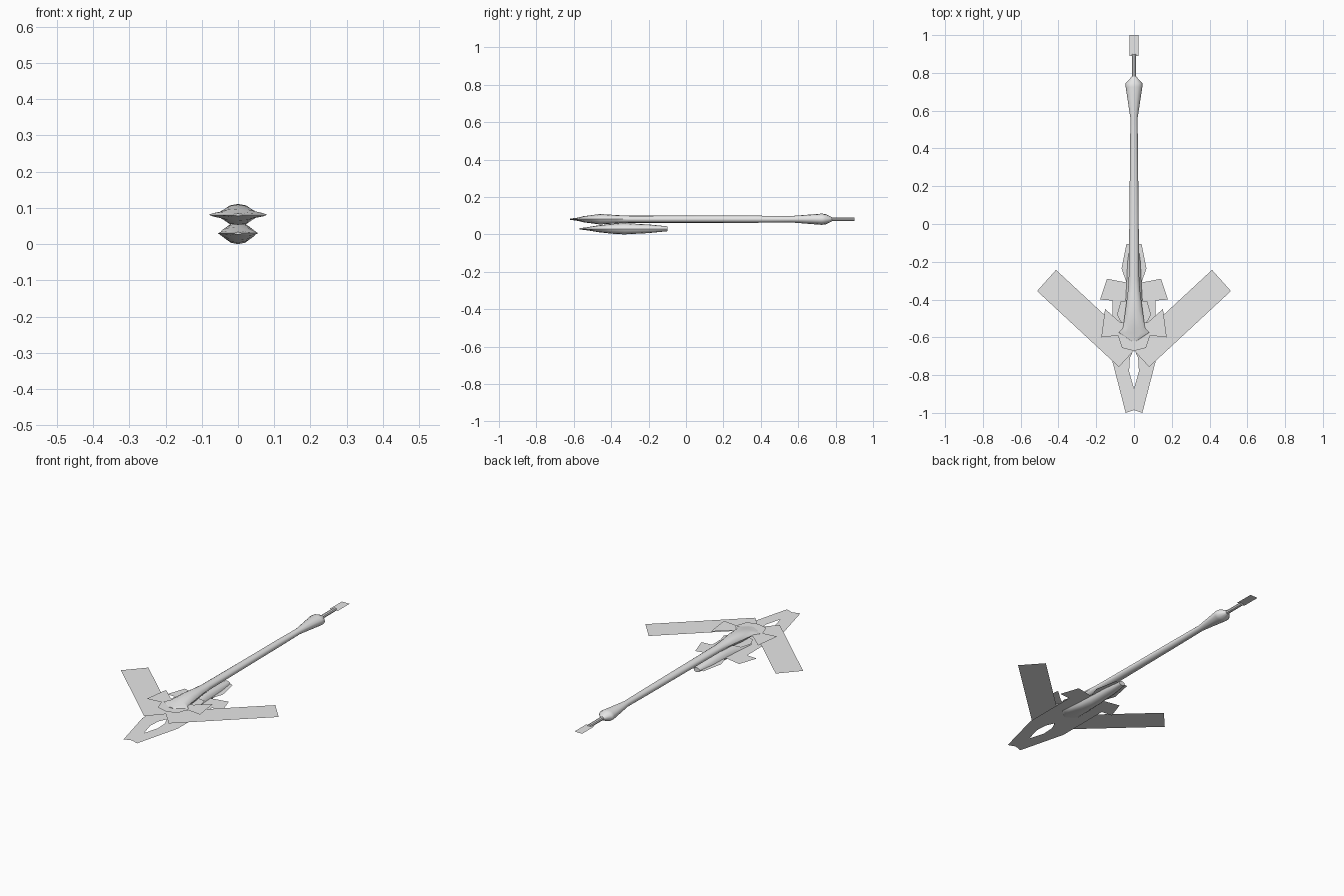
import bpy, bmesh, math

if "Cube" in bpy.data.objects:
    bpy.data.objects.remove(bpy.data.objects["Cube"])

grey = bpy.data.materials.new("light_grey")
grey.use_nodes = True
grey.diffuse_color = (0.8, 0.8, 0.8, 1)
grey.node_tree.nodes["Principled BSDF"].inputs["Base Color"].default_value = (0.8, 0.8, 0.8, 1)


def add_object(name, bm):
    mesh = bpy.data.meshes.new(name)
    bm.to_mesh(mesh)
    bm.free()
    mesh.materials.append(grey)
    obj = bpy.data.objects.new(name, mesh)
    bpy.context.collection.objects.link(obj)
    return obj


def plate(name, z, half):
    """Flat sheet from its left-side outline, mirrored across x = 0."""
    bm = bmesh.new()
    face = bm.faces.new([bm.verts.new((x, y, z)) for x, y in half])
    face.normal_update()
    if face.normal.z < 0:
        face.normal_flip()
    bmesh.ops.triangulate(bm, faces=[face])
    obj = add_object(name, bm)
    mirror = obj.modifiers.new("mirror", "MIRROR")
    mirror.merge_threshold = 0.0005
    return obj


def loft(name, zc, sections, sides=12):
    """Closed body along y from (y, half width, half height) sections."""
    bm = bmesh.new()
    rings = []
    for y, w, h in sections:
        angles = [2 * math.pi * i / sides for i in range(sides)]
        rings.append([bm.verts.new((w * math.cos(a), y, zc + h * math.sin(a))) for a in angles])
    for a, b in zip(rings, rings[1:]):
        for i in range(sides):
            j = (i + 1) % sides
            bm.faces.new((a[i], a[j], b[j], b[i]))
    bm.faces.new(rings[0])
    bm.faces.new(rings[-1])
    bmesh.ops.recalc_face_normals(bm, faces=bm.faces)
    obj = add_object(name, bm)
    bpy.ops.object.select_all(action="DESELECT")
    obj.select_set(True)
    bpy.context.view_layer.objects.active = obj
    bpy.ops.object.shade_smooth_by_angle(angle=math.radians(40))
    return obj


# Long upper boom: flattened nose, slim shaft, flared collar
loft("upper_boom", 0.081, [
    (-0.62, 0.012, 0.003), (-0.575, 0.08, 0.009), (-0.55, 0.058, 0.016),
    (-0.46, 0.046, 0.028), (-0.37, 0.034, 0.022), (-0.3, 0.028, 0.019),
    (0.37, 0.021, 0.019), (0.56, 0.019, 0.017), (0.725, 0.044, 0.03),
    (0.745, 0.044, 0.028), (0.78, 0.012, 0.011)])

# Thin rod and end tab
loft("end_rod", 0.081, [(0.775, 0.011, 0.01), (0.9, 0.011, 0.01)], 8)
plate("end_tab", 0.081, [(0, 0.89), (0.025, 0.89), (0.025, 1.0), (0, 1.0)])

# Short lower pod
loft("lower_pod", 0.03, [
    (-0.57, 0.01, 0.003), (-0.53, 0.055, 0.008), (-0.47, 0.05, 0.018),
    (-0.4, 0.044, 0.026), (-0.33, 0.04, 0.03), (-0.2, 0.034, 0.023),
    (-0.1, 0.02, 0.013)])

# Upper nose fins
plate("upper_fins", 0.081, [
    (0, -0.53), (0.074, -0.52), (0.153, -0.45), (0.173, -0.6),
    (0.085, -0.59), (0.063, -0.656), (0, -0.672)][::1])

# Broad swept wings
plate("swept_wings", 0.064, [
    (0, -0.626), (0.413, -0.243), (0.513, -0.355), (0.08, -0.757), (0, -0.67)])

# Small shoulder sheet under the boom
plate("shoulder_sheet", 0.062, [
    (0, -0.4), (0.07, -0.41), (0.09, -0.48), (0.063, -0.53), (0, -0.55)])

# Lower sheet with side fins and a forked tail around a slot
plate("lower_fins_and_tail", 0.03, [
    (0, -0.105), (0.04, -0.105), (0.066, -0.235), (0.04, -0.31),
    (0.143, -0.29), (0.18, -0.4), (0.115, -0.405), (0.115, -0.725),
    (0.044, -1.0), (0, -0.985), (0, -0.873), (0.026, -0.78),
    (0.022, -0.71), (0, -0.66)])
